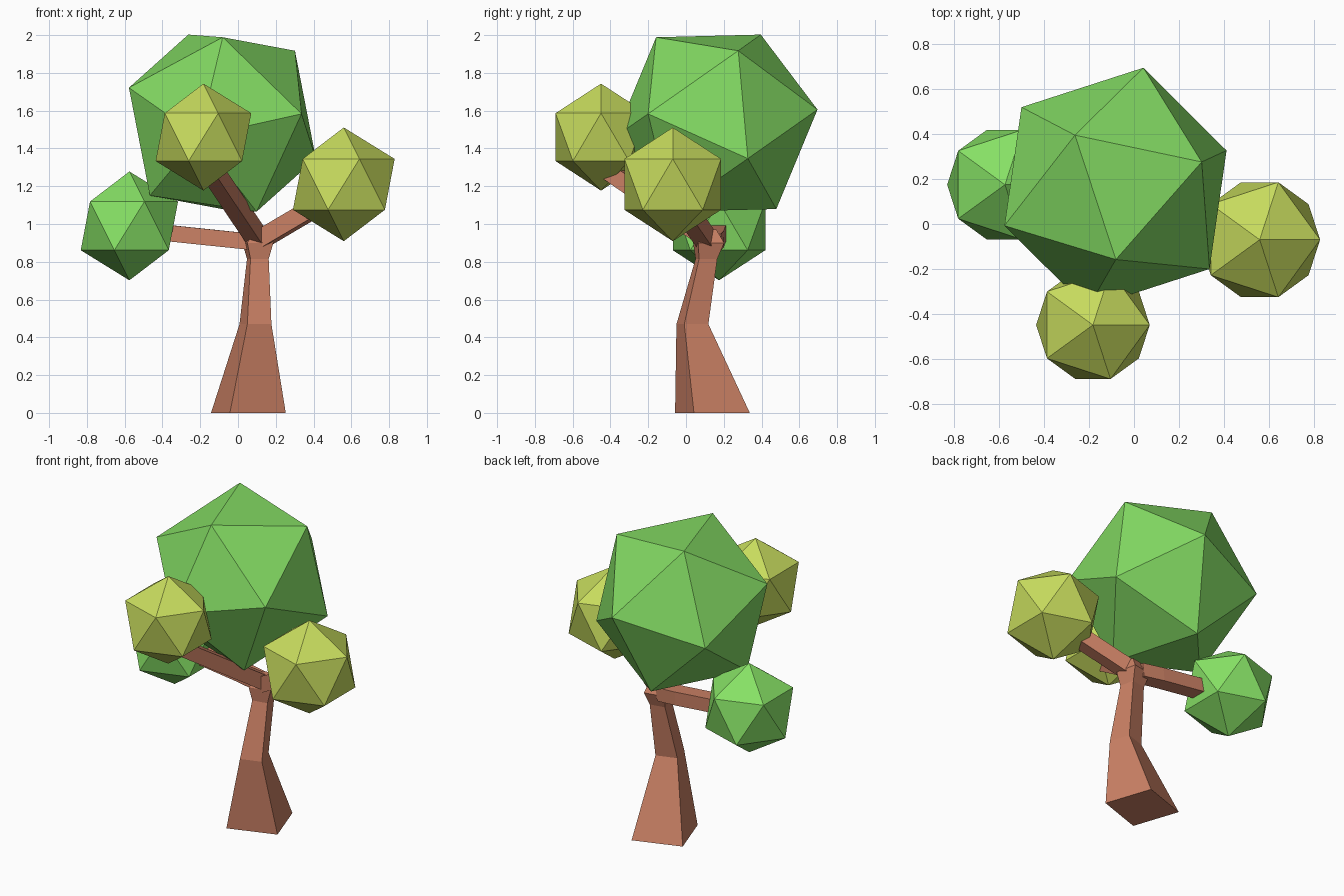
import bpy, bmesh, math
from mathutils import Vector, Matrix

if "Cube" in bpy.data.objects:
    bpy.data.objects.remove(bpy.data.objects["Cube"])


def material(name, rgb):
    m = bpy.data.materials.new(name)
    m.diffuse_color = (*rgb, 1)
    m.use_nodes = True
    m.node_tree.nodes["Principled BSDF"].inputs["Base Color"].default_value = m.diffuse_color
    return m


bark = material("bark", (0.6, 0.22, 0.13))
green = material("leaf_green", (0.22, 0.68, 0.12))
bright = material("leaf_bright_green", (0.24, 0.75, 0.13))
yellow = material("leaf_yellow", (0.57, 0.71, 0.11))


def loft(name, rings):
    """Skin a list of four-cornered rings given as (centre, u, v)."""
    bm = bmesh.new()
    loops = []
    for c, u, v in rings:
        loops.append([bm.verts.new(c + a * u + b * v)
                      for a, b in ((-1, -1), (1, -1), (1, 1), (-1, 1))])
    for r, s in zip(loops, loops[1:]):
        for i in range(4):
            j = (i + 1) % 4
            bm.faces.new((r[i], r[j], s[j], s[i]))
    bm.faces.new(loops[0])
    bm.faces.new(loops[-1])
    bmesh.ops.recalc_face_normals(bm, faces=bm.faces)
    me = bpy.data.meshes.new(name)
    bm.to_mesh(me)
    bm.free()
    me.materials.append(bark)
    ob = bpy.data.objects.new(name, me)
    bpy.context.collection.objects.link(ob)


def branch(name, points, half_w, half_h):
    """Square limb along a path; the first point gets a narrower root."""
    pts = [Vector(p) for p in points]
    d = (pts[-1] - pts[0]).normalized()
    u = d.cross(Vector((0, 0, 1))).normalized()
    v = u.cross(d)
    loft(name, [(p, u * half_w, v * half_h) for p in pts])


def foliage(name, centre, radius, mat, rot=Matrix.Identity(3)):
    bpy.ops.mesh.primitive_ico_sphere_add(subdivisions=1, radius=radius)
    ob = bpy.context.object
    ob.name = name
    ob.matrix_world = Matrix.Translation(centre) @ rot.to_4x4()
    ob.data.materials.append(mat)


# Trunk: centre, side length, twist in degrees
trunk = []
for c, side, deg in [((0.055, 0.14, 0), 0.312, 18.7),
                     ((0.0925, 0.034, 0.47), 0.134, 18),
                     ((0.105, 0.108, 0.815), 0.098, 11),
                     ((0.105, 0.12, 0.90), 0.14, 11),
                     ((0.115, 0.12, 0.97), 0.07, 11)]:
    a = math.radians(deg)
    u = Vector((math.cos(a), math.sin(a), 0)) * side / 2
    v = Vector((-math.sin(a), math.cos(a), 0)) * side / 2
    trunk.append((Vector(c), u, v))
loft("trunk", trunk)

# Branches
branch("left_branch", [(0.08, 0.135, 0.905), (-0.065, 0.15, 0.92), (-0.45, 0.165, 0.96)], 0.05, 0.043)
branch("right_branch", [(0.11, 0.11, 0.912), (0.48, -0.04, 1.13)], 0.045, 0.047)
branch("front_branch", [(0.105, 0.12, 0.92), (-0.14, -0.41, 1.285)], 0.045, 0.045)

# Crown: tilt defined by two neighbouring corners
z = Vector((-0.18, 0.235, 0.467)).normalized()
x = Vector((0, -0.315, 0.457))
x = (x - x.dot(z) * z).normalized()
tilt = Matrix((x, z.cross(x), z)).transposed()
foliage("crown", (-0.0825, 0.16, 1.534), 0.555, green, tilt)

# Small leaf clusters
foliage("left_leaves", (-0.575, 0.175, 0.99), 0.288, bright)
foliage("right_leaves", (0.56, -0.07, 1.21), 0.301, yellow)
foliage("front_leaves", (-0.183, -0.45, 1.46), 0.283, yellow)
